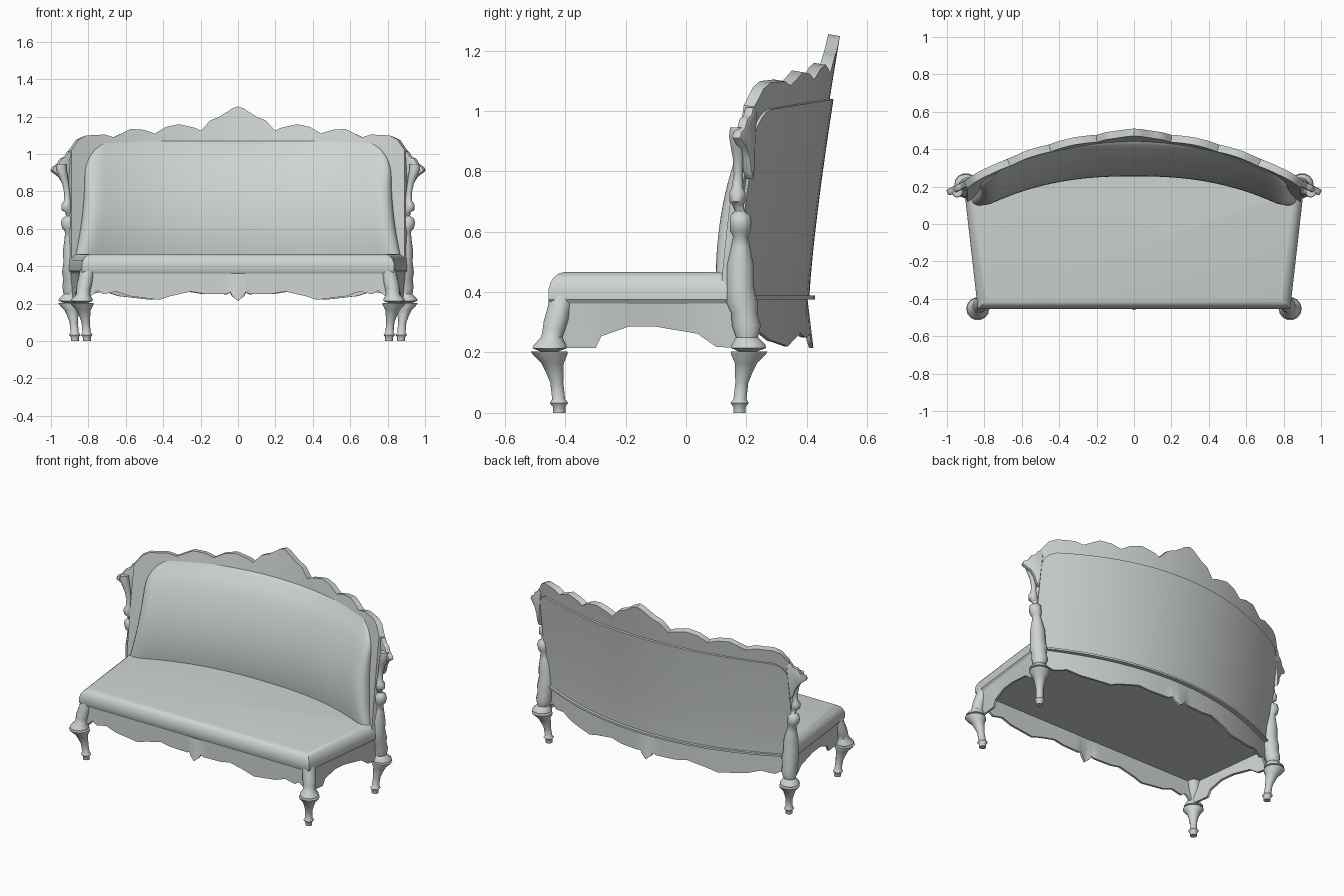
import bpy
import bmesh
import math

cube = bpy.data.objects.get("Cube")
if cube:
    bpy.data.objects.remove(cube, do_unlink=True)

# Single plain finish
COLOUR = (0.62, 0.66, 0.63, 1.0)
finish = bpy.data.materials.new("pale_grey")
finish.use_nodes = True
finish.diffuse_color = COLOUR
finish.node_tree.nodes["Principled BSDF"].inputs["Base Color"].default_value = COLOUR


def make(name, bm, thickness=0, bevel=0, angle=35):
    """Turn a bmesh into a shaded object with optional thickness and bevel."""
    bmesh.ops.remove_doubles(bm, verts=bm.verts, dist=0.0001)
    bmesh.ops.recalc_face_normals(bm, faces=bm.faces)
    mesh = bpy.data.meshes.new(name)
    bm.to_mesh(mesh)
    bm.free()
    mesh.materials.append(finish)
    obj = bpy.data.objects.new(name, mesh)
    bpy.context.collection.objects.link(obj)
    bpy.ops.object.select_all(action='DESELECT')
    obj.select_set(True)
    bpy.context.view_layer.objects.active = obj
    if thickness:
        mod = obj.modifiers.new("thickness", 'SOLIDIFY')
        mod.thickness = thickness
        mod.offset = 0
        bpy.ops.object.modifier_apply(modifier=mod.name)
    if bevel:
        mod = obj.modifiers.new("rounding", 'BEVEL')
        mod.width = bevel
        mod.segments = 2
        bpy.ops.object.modifier_apply(modifier=mod.name)
    bpy.ops.object.shade_smooth_by_angle(angle=math.radians(angle))


def skin(name, rows, closed=False, **options):
    """Bridge rows of points into a sheet, or capped closed loops into a solid."""
    bm = bmesh.new()
    grid = [[bm.verts.new(p) for p in row] for row in rows]
    n = len(grid[0])
    for a, b in zip(grid, grid[1:]):
        for i in range(n if closed else n - 1):
            j = (i + 1) % n
            bm.faces.new((a[i], a[j], b[j], b[i]))
    if closed:
        bm.faces.new(grid[0])
        bm.faces.new(grid[-1])
    make(name, bm, **options)


def turned(name, side, rings, sides=14):
    """Round section swept along rings of (x, y, z, radius)."""
    turn = [2 * math.pi * i / sides for i in range(sides)]
    skin(name, [[(side * x + r * math.cos(t), y + r * math.sin(t), z) for t in turn]
                for x, y, z, r in rings], closed=True, angle=50)


def lookup(points, x):
    """Straight-line interpolation through sorted points."""
    for (x0, z0), (x1, z1) in zip(points, points[1:]):
        if x <= x1:
            return z0 + (z1 - z0) * (x - x0) / (x1 - x0)
    return points[-1][1]


def spread(points):
    """Both signs of the first coordinate of each point, sorted, with midpoints."""
    xs = [p[0] for p in points]
    xs += [(a + b) / 2 for a, b in zip(xs, xs[1:])]
    return sorted({s * x for x in xs for s in (-1, 1)})


def back_y(x, z):
    """Rear surface of the curved, leaning back."""
    lean = max(0, (z - 0.37) / 0.88) ** 1.3
    return 0.395 + 0.115 * lean - 0.3 * x * x


def corner_width(z, wide, flat, top, radius):
    """Half width of a panel with rounded upper corners."""
    t = min(1, max(0, (z - top + radius) / radius))
    return flat + (wide - flat) * math.sqrt(1 - t * t)


# Scalloped back board
CREST = [(0, 1.255), (0.03, 1.245), (0.06, 1.225), (0.1, 1.2), (0.15, 1.18), (0.2, 1.125),
         (0.23, 1.14), (0.32, 1.16), (0.39, 1.145), (0.45, 1.11), (0.51, 1.13), (0.58, 1.135),
         (0.67, 1.09), (0.72, 1.105), (0.82, 1.1), (0.86, 1.08), (0.9, 1.02)]
columns = spread(CREST)
rows = []
for k in range(13):
    row = []
    for x in columns:
        z = 0.37 + (lookup(CREST, abs(x)) - 0.374) * k / 12
        row.append((x, back_y(x, z) - 0.02, z))
    rows.append(row)
skin("back_board", rows, thickness=0.04)

# Rear upholstery panel, slightly proud of the board, its top dipping to the sides
rows = []
for k in range(19):
    z = 0.385 + 0.655 * math.sin(math.pi / 2 * k / 18)
    half = corner_width(z, 0.895, 0.8, 1.04, 0.1)
    row = []
    for i in range(-12, 13):
        x = half * i / 12
        low = z - 0.05 * x * x * k / 18
        row.append((x, back_y(x, low) + 0.002, low))
    rows.append(row)
skin("rear_panel", rows, thickness=0.022)

# Back cushion, bulging above the seat and rounded over at its sides and top
rows = []
for k in range(29):
    z = 0.4 + 0.67 * math.sin(math.pi / 2 * k / 28)
    wide = 0.82 + 0.25 * max(0, 0.9 - z) ** 2
    half = corner_width(z, wide, 0.66, 1.07, 0.19)
    row = []
    for i in range(-24, 25):
        x = half * math.sin(math.pi / 2 * i / 24)
        front = 0.255 - 0.28 * abs(x) ** 2.4 + 0.62 * (z - 0.57) ** 2
        edge = min(1, (half - abs(x)) / 0.1, (1.07 - z) / 0.12)
        puff = math.sqrt(max(0, 1 - (1 - edge) ** 2))
        rest = back_y(x, z) - 0.038
        row.append((x, rest + (front - rest) * puff, z))
    rows.append(row)
skin("back_cushion", rows, angle=60)


# Seat with a rounded upper edge
def seat_outline(inset):
    right = [(0.835 - inset, inset - 0.455), (0.905 - inset, 0.16)]
    right += [(x, 0.36 - 0.3 * x * x) for x in (0.8, 0.6, 0.4, 0.2)]
    return right + [(0, 0.36)] + [(-x, y) for x, y in reversed(right)]


SEAT = [(0.01, 0.36), (0, 0.375), (0, 0.41), (0.006, 0.432), (0.018, 0.45), (0.034, 0.462), (0.05, 0.466)]
skin("seat", [[(x, y, z) for x, y in seat_outline(i)] for i, z in SEAT], closed=True)

# Front and rear scalloped aprons with a folded centre ornament
SCALLOP = [(0, 0.215), (0.03, 0.24), (0.04, 0.262), (0.06, 0.25), (0.1, 0.25), (0.18, 0.252),
           (0.25, 0.265), (0.36, 0.24), (0.42, 0.22), (0.5, 0.23), (0.58, 0.24), (0.65, 0.265),
           (0.72, 0.25), (0.75, 0.27), (0.8, 0.23)]


def apron(name, stretch, place):
    rows = []
    for k in range(5):
        row = []
        for x in spread(SCALLOP):
            z = 0.38 + (lookup(SCALLOP, abs(x)) - 0.38) * k / 4
            fold = 0.02 * max(0, 1 - abs(x) / 0.07) * k / 4
            row.append((x * stretch, place(x * stretch, fold), z))
        rows.append(row)
    skin(name, rows, thickness=0.014)


apron("front_apron", 1, lambda x, fold: -0.432 - fold)
apron("rear_apron", 1.1, lambda x, fold: back_y(x, 0) + fold)

# Thin lip between the back and the rear apron
xs = [0.88 * i / 12 for i in range(-12, 13)]
skin("rear_lip", [[(x, back_y(x, 0) + dy, 0.382) for x in xs] for dy in (-0.03, 0.033)],
     thickness=0.012)

# Parts repeated on both sides
ARCH = [(-0.43, 0.215), (-0.3, 0.215), (-0.28, 0.255), (-0.19, 0.287), (-0.1, 0.287),
        (0.04, 0.263), (0.1, 0.22), (0.17, 0.215)]
FLARE = [(0.905, 0.77), (0.925, 0.8), (0.935, 0.84), (0.955, 0.875), (1.0, 0.91), (0.992, 0.93),
         (0.965, 0.945), (0.95, 0.975), (0.925, 0.985), (0.91, 1.015), (0.885, 1.0)]
for side, label in ((1, "left"), (-1, "right")):
    # Arched side apron
    skin(label + "_side_apron",
         [[(side * (0.855 + 0.117 * y), y, z) for y, z in ARCH],
          [(side * (0.872 + 0.117 * y), y, 0.37) for y, z in ARCH]], thickness=0.014)

    # Feet: splayed outward towards the top, one front and one rear
    for end, x, y, out in (("front", 0.808, -0.42, -1), ("rear", 0.872, 0.177, 1)):
        FOOT = [(0, 0.021), (0.02, 0.021), (0.033, 0.031), (0.045, 0.022), (0.1, 0.022),
                (0.135, 0.03), (0.165, 0.038), (0.195, 0.06), (0.204, 0.062)]
        turned(label + "_" + end + "_foot", side,
               [(x + z * z * 0.65, y + out * z * z * 0.8, z, r) for z, r in FOOT])

    # Front corner post blending into the seat
    turned(label + "_front_post", side,
           [(0.835, -0.452, 0.203, 0.03), (0.835, -0.452, 0.214, 0.058), (0.834, -0.45, 0.226, 0.055),
            (0.828, -0.445, 0.25, 0.036), (0.826, -0.438, 0.275, 0.038), (0.82, -0.431, 0.305, 0.041),
            (0.81, -0.419, 0.35, 0.04), (0.8, -0.412, 0.385, 0.042), (0.785, -0.4, 0.425, 0.042)])

    # Rear baluster with vase, ball, bead and a trumpet finial
    turned(label + "_baluster", side,
           [(0.9, 0.205, 0.203, 0.03), (0.9, 0.207, 0.215, 0.06), (0.9, 0.207, 0.226, 0.057),
            (0.895, 0.202, 0.25, 0.037), (0.89, 0.2, 0.29, 0.049), (0.89, 0.193, 0.33, 0.044),
            (0.888, 0.186, 0.365, 0.053), (0.888, 0.18, 0.42, 0.046), (0.89, 0.18, 0.49, 0.045),
            (0.895, 0.181, 0.55, 0.032), (0.9, 0.181, 0.585, 0.025), (0.905, 0.181, 0.6, 0.034),
            (0.91, 0.181, 0.63, 0.037), (0.908, 0.18, 0.655, 0.033), (0.904, 0.178, 0.668, 0.016),
            (0.906, 0.172, 0.688, 0.018), (0.916, 0.17, 0.7, 0.027), (0.918, 0.17, 0.73, 0.027),
            (0.912, 0.17, 0.748, 0.019), (0.914, 0.173, 0.79, 0.015), (0.922, 0.173, 0.84, 0.018),
            (0.934, 0.172, 0.88, 0.024), (0.945, 0.171, 0.915, 0.029), (0.945, 0.172, 0.945, 0.027)])

    # Leaf-shaped wing ornament at the shoulder
    bm = bmesh.new()
    bm.faces.new([bm.verts.new((side * x, 0.215 - 0.5 * (x - 0.9), z)) for x, z in FLARE])
    make(label + "_wing", bm, thickness=0.034, bevel=0.008)
